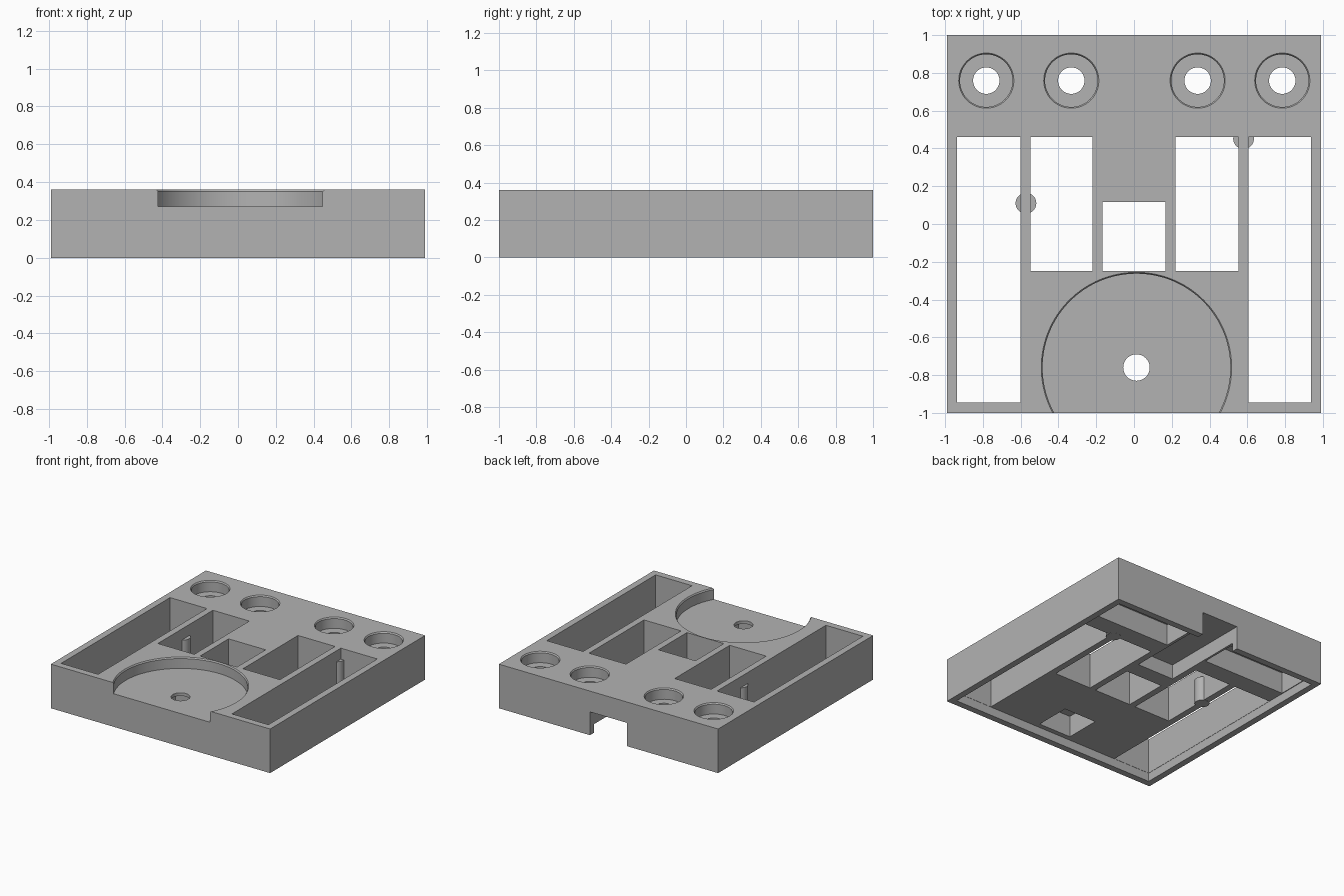
import bpy
import bmesh
from mathutils import Matrix, Vector

if "Cube" in bpy.data.objects:
    bpy.data.objects.remove(bpy.data.objects["Cube"])

TOP = 0.36          # top face height
UNDER = 0.07        # underside height, inside the rim
FLOOR = 0.27        # floor of the round recesses
CEIL = 0.245        # ceiling of the underside pockets

grey = bpy.data.materials.new("light_grey")
grey.diffuse_color = (0.45, 0.45, 0.45, 1)
grey.use_nodes = True
grey.node_tree.nodes["Principled BSDF"].inputs["Base Color"].default_value = grey.diffuse_color


def make_object(name, bm):
    mesh = bpy.data.meshes.new(name)
    bm.to_mesh(mesh)
    bm.free()
    mesh.materials.append(grey)
    obj = bpy.data.objects.new(name, mesh)
    bpy.context.collection.objects.link(obj)
    return obj


def box(name, x0, x1, y0, y1, z0, z1):
    bm = bmesh.new()
    size = Matrix.Diagonal((x1 - x0, y1 - y0, z1 - z0, 1))
    centre = Matrix.Translation(Vector((x0 + x1, y0 + y1, z0 + z1)) / 2)
    bmesh.ops.create_cube(bm, size=1, matrix=centre @ size)
    return make_object(name, bm)


def cylinder(name, x, y, r0, r1, z0, z1, sides=64):
    bm = bmesh.new()
    bmesh.ops.create_cone(bm, cap_ends=True, segments=sides, radius1=r0, radius2=r1,
                          depth=z1 - z0, matrix=Matrix.Translation((x, y, (z0 + z1) / 2)))
    return make_object(name, bm)


# Solid block
body = box("holder_body", -0.99, 0.99, -1, 1, 0, TOP)


def combine(tool, operation='DIFFERENCE'):
    mod = body.modifiers.new(tool.name, 'BOOLEAN')
    mod.operation = operation
    mod.solver = 'EXACT'
    mod.object = tool
    tool.hide_render = True
    bpy.context.view_layer.objects.active = body
    bpy.ops.object.modifier_apply(modifier=mod.name)
    bpy.data.objects.remove(tool, do_unlink=True)


def round_recess(x, y, r, sides):
    # Counterbore with a fine chamfered lip and a through hole
    combine(cylinder("recess", x, y, r - 0.007, r - 0.007, FLOOR, TOP + 0.1, sides))
    combine(cylinder("lip", x, y, r - 0.007, r + 0.007, TOP - 0.01, TOP + 0.01, sides))
    combine(cylinder("hole", x, y, 0.07, 0.07, -0.1, TOP + 0.1, 48))


# Shallow recess under the block, leaving a rim
combine(box("under_recess", -0.938, 0.938, -0.947, 0.947, -0.1, UNDER))

# Pockets under the paired round holes
for x0, x1 in ((-0.932, -0.185), (0.19, 0.932)):
    combine(box("pair_pocket", x0, x1, 0.613, 0.906, -0.1, CEIL))

# Square pocket under the large dish, and the cable channel out of the back
combine(box("dish_pocket", -0.134, 0.16, -0.907, -0.613, -0.1, CEIL))
combine(box("cable_channel", -0.167, 0.167, 0.25, 1.1, -0.1, 0.19))

# Rectangular slots through the block
for x0, x1, y0, y1 in ((-0.936, -0.602, -0.945, 0.46), (-0.549, -0.22, -0.25, 0.46),
                       (-0.167, 0.167, -0.25, 0.117), (0.22, 0.554, -0.25, 0.46),
                       (0.607, 0.936, -0.945, 0.46)):
    combine(box("slot", x0, x1, y0, y1, -0.1, TOP + 0.1))

# Large dish open at the front, and four small round recesses at the back
round_recess(0.013, -0.76, 0.504, 128)
for x in (-0.782, -0.332, 0.337, 0.785):
    round_recess(x, 0.759, 0.146, 64)

# Round screw posts set in the slot walls
for x, y in ((-0.572, 0.11), (0.58, 0.452)):
    combine(cylinder("screw_post", x, y, 0.055, 0.055, UNDER - 0.001, FLOOR, 32), 'UNION')

bpy.ops.object.select_all(action='DESELECT')
body.select_set(True)
bpy.context.view_layer.objects.active = body
bpy.ops.object.shade_smooth_by_angle()
